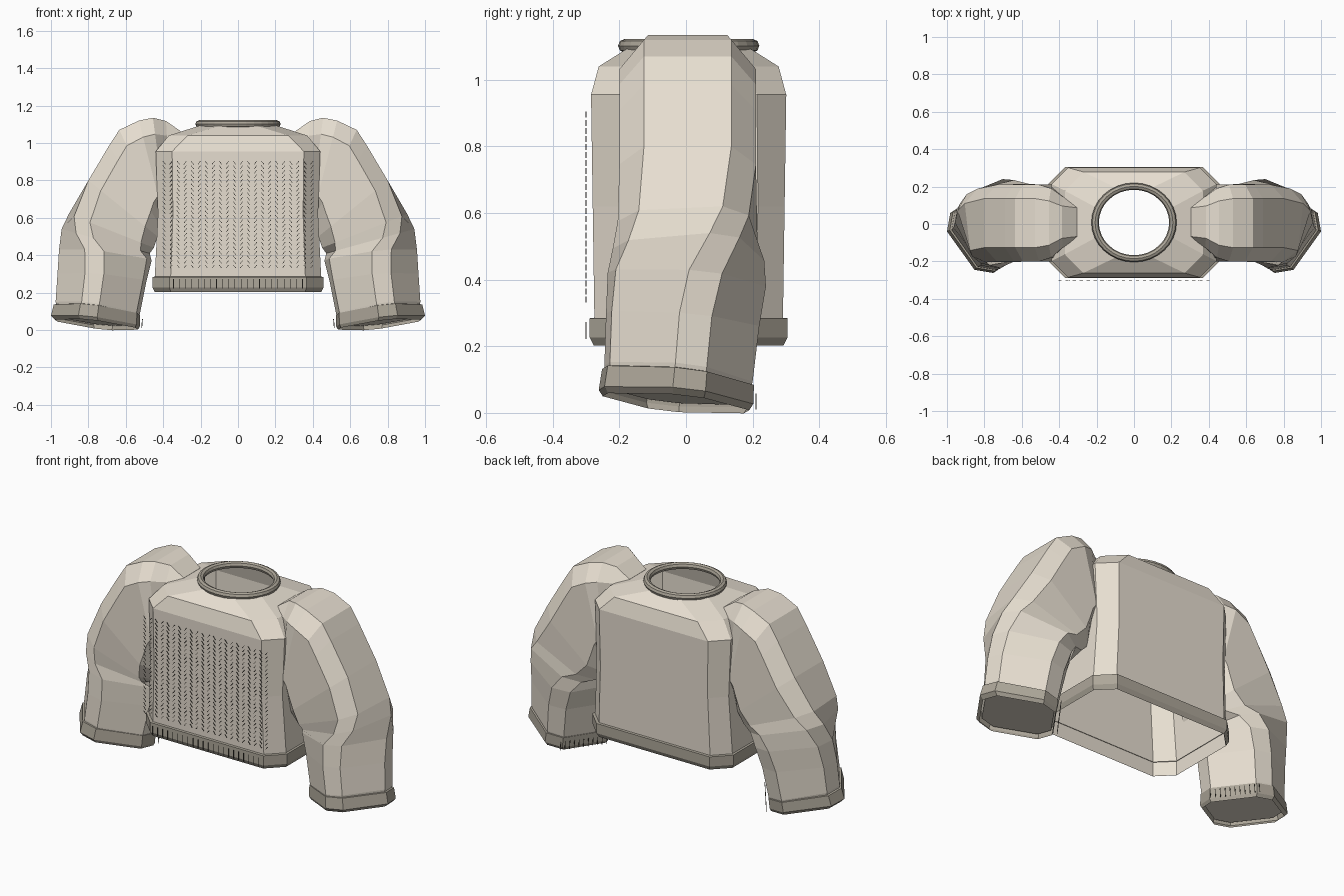
import bpy, bmesh, math
from mathutils import Matrix, Vector

old = bpy.data.objects.get("Cube")
if old:
    bpy.data.objects.remove(old)


def material(name, rgb):
    m = bpy.data.materials.new(name)
    m.use_nodes = True
    m.diffuse_color = (*rgb, 1)
    bsdf = next(n for n in m.node_tree.nodes if n.type == 'BSDF_PRINCIPLED')
    bsdf.inputs["Base Color"].default_value = (*rgb, 1)
    return m


KNIT = material("oatmeal knit", (0.80, 0.735, 0.635))
RIB = material("taupe ribbing", (0.42, 0.385, 0.32))
STITCH = material("dark taupe stitch", (0.14, 0.125, 0.10))


def finish(bm, name, mat):
    bmesh.ops.recalc_face_normals(bm, faces=bm.faces[:])
    me = bpy.data.meshes.new(name)
    bm.to_mesh(me)
    bm.free()
    me.materials.append(mat)
    ob = bpy.data.objects.new(name, me)
    bpy.context.collection.objects.link(ob)


def skin(bm, rings, cap_start=False, cap_end=False):
    """Skin a list of equal-sized point rings."""
    loops = [[bm.verts.new(p) for p in r] for r in rings]
    n = len(loops[0])
    for a, b in zip(loops, loops[1:]):
        for i in range(n):
            j = (i + 1) % n
            bm.faces.new((a[i], a[j], b[j], b[i]))
    if cap_start:
        bm.faces.new(loops[0])
    if cap_end:
        bm.faces.new(loops[-1])


def loft(name, rings, mat, **caps):
    bm = bmesh.new()
    skin(bm, rings, **caps)
    finish(bm, name, mat)


# Torso: chamfered rectangles stacked up to the neck opening
CY = 0.008


def torso_ring(z, hx, hy, cut):
    quarter = [(hx, hy - cut), (hx - cut, hy)]
    pts = quarter + [(-x, y) for x, y in reversed(quarter)]
    pts += [(-x, -y) for x, y in pts]
    return [(x, y + CY, z) for x, y in pts]


angles = [math.radians(22.5 + 45 * i) for i in range(8)]
neck = [(0.206 * math.cos(a), CY + 0.192 * math.sin(a), 1.098) for a in angles]
loft("torso", [torso_ring(0.204, 0.443, 0.283, 0.086),
               torso_ring(0.285, 0.445, 0.283, 0.085),
               torso_ring(0.62, 0.428, 0.288, 0.08),
               torso_ring(0.955, 0.44, 0.293, 0.088),
               torso_ring(1.04, 0.37, 0.27, 0.1), neck], KNIT)

# Ribbed hem band with a bevelled lower lip
loft("hem", [torso_ring(0.286, 0.442, 0.280, 0.085),
             torso_ring(0.284, 0.457, 0.297, 0.09),
             torso_ring(0.227, 0.457, 0.297, 0.09),
             torso_ring(0.203, 0.445, 0.285, 0.087)], RIB)

# Slightly oval collar
bpy.ops.mesh.primitive_torus_add(major_radius=0.208, minor_radius=0.02, major_segments=32,
                                 minor_segments=8, location=(0, CY, 1.102))
collar = bpy.context.object
collar.name = "collar"
collar.scale.y = 0.93
collar.data.materials.append(RIB)


# Sleeve section: octagon between an outer and an inner point, twisted and refitted
def sleeve_ring(side, outer, inner, front, back, twist=0, lift=0, flat=0.64):
    base = [(1, -flat), (1, flat), (flat, 1), (-flat, 1),
            (-1, flat), (-1, -flat), (-flat, -1), (flat, -1)]
    rot = Matrix.Rotation(math.radians(-twist), 2)
    pts = [rot @ Vector(p) for p in base]
    mu = max(abs(p.x) for p in pts)
    mv = max(abs(p.y) for p in pts)
    ring = []
    for p in pts:
        u, v = p.x / mu, p.y / mv
        t = (u + 1) / 2
        x = inner[0] + (outer[0] - inner[0]) * t
        z = inner[1] + (outer[1] - inner[1]) * t - v * lift
        ring.append((side * x, (front + back) / 2 + v * (back - front) / 2, z))
    return ring


SLEEVE = [
    ((0.305, 1.062), (0.31, 0.74), -0.11, 0.13),
    ((0.385, 1.118), (0.36, 0.68), -0.125, 0.145),
    ((0.455, 1.135), (0.39, 0.65), -0.18, 0.19),
    ((0.53, 1.12), (0.405, 0.63), -0.20, 0.21),
    ((0.635, 1.07), (0.41, 0.60), -0.20, 0.21),
    ((0.69, 0.985), (0.417, 0.56), -0.20, 0.21),
    ((0.80, 0.80), (0.43, 0.50), -0.20, 0.21),
    ((0.905, 0.62), (0.45, 0.44), -0.205, 0.215, 6),
    ((0.943, 0.54), (0.472, 0.41), -0.22, 0.235, 17),
    ((0.957, 0.43), (0.462, 0.37), -0.235, 0.24, 31, 0.02),
    ((0.965, 0.30), (0.49, 0.26), -0.24, 0.22, 35, 0.02),
    ((0.975, 0.15), (0.525, 0.085), -0.245, 0.20, 35, 0.025),
    ((0.965, 0.075), (0.54, 0.03), -0.24, 0.182, 35, 0.022),
]
CUFF = [
    ((0.962, 0.138), (0.538, 0.082), -0.235, 0.187, 35, 0.025),
    ((0.985, 0.136), (0.523, 0.08), -0.252, 0.204, 35, 0.025),
    ((1.0, 0.076), (0.525, 0.02), -0.262, 0.202, 35, 0.022),
    ((0.98, 0.055), (0.535, 0.003), -0.25, 0.19, 35, 0.022),
]
for side, label in ((1, "left"), (-1, "right")):
    loft(label + "_sleeve", [sleeve_ring(side, *r) for r in SLEEVE], KNIT,
         cap_start=True, cap_end=True)
    loft(label + "_cuff", [sleeve_ring(side, *r) for r in CUFF], RIB)


# Stitches: slim bars along a line, with a width and a depth direction
def bar(bm, a, b, width, depth=Vector((0, 0.0013, 0))):
    corners = (width + depth, width - depth, -width - depth, depth - width)
    skin(bm, [[Vector(end) + c for c in corners] for end in (a, b)],
         cap_start=True, cap_end=True)


THIN = Vector((0.0015, 0, 0))

# Chest pattern of slanted stitches in alternating columns
bm = bmesh.new()
cols, rows = 22, 24
for c in range(cols):
    x = -0.395 + 0.79 * c / (cols - 1)
    lean = 0.007 if c % 2 else -0.007
    for r in range(rows):
        z = 0.34 + 0.555 * r / (rows - 1)
        bar(bm, (x - lean, -0.3, z - 0.009), (x + lean, -0.3, z + 0.009), THIN)
finish(bm, "chest_stitches", STITCH)

# Hem rib lines
bm = bmesh.new()
for i in range(22):
    x = -0.345 + 0.69 * i / 21
    bar(bm, (x, -0.3, 0.222), (x, -0.3, 0.273), THIN)
finish(bm, "hem_stitches", STITCH)

# Cuff rib lines along the inner rear facet
for side, label in ((1, "left"), (-1, "right")):
    bm = bmesh.new()
    start, end = Vector((side * 0.511, 0.0, 0)), Vector((side * 0.665, 0.21, 0))
    along = (end - start).normalized() * 0.0015
    across = Vector((-along.y, along.x, 0))
    for i in range(11):
        p = start.lerp(end, i / 10)
        bar(bm, p + Vector((side * 0.004, 0, 0.01)), p + Vector((0, 0, 0.058)), along, across)
    finish(bm, label + "_cuff_stitches", STITCH)
